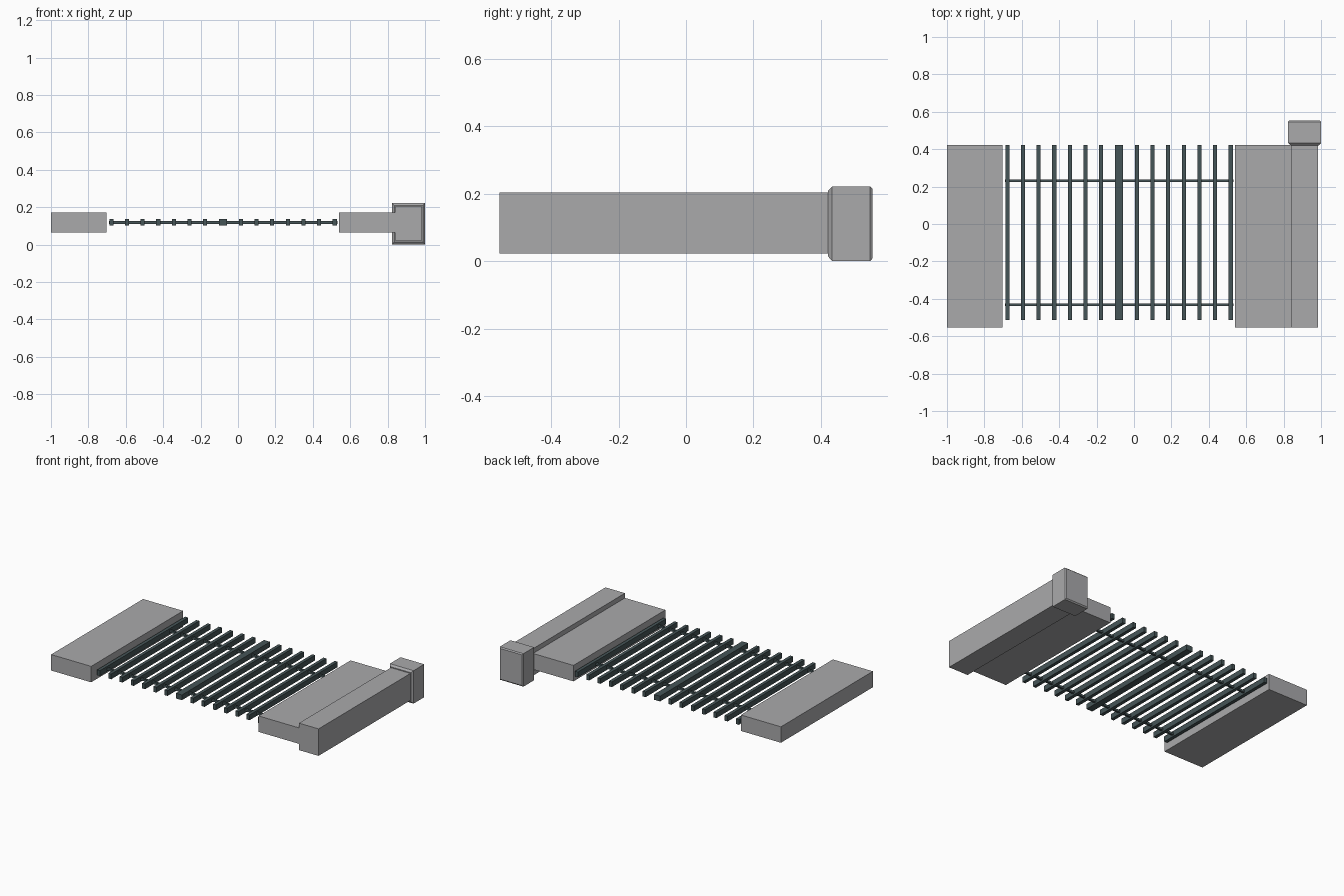
import bpy, bmesh

if "Cube" in bpy.data.objects:
    bpy.data.objects.remove(bpy.data.objects["Cube"])

def material(name, rgb):
    m = bpy.data.materials.new(name)
    m.diffuse_color = (*rgb, 1)
    m.use_nodes = True
    m.node_tree.nodes["Principled BSDF"].inputs["Base Color"].default_value = m.diffuse_color
    return m

STONE = material("grey stone", (0.40, 0.40, 0.41))
IRON = material("dark iron", (0.06, 0.09, 0.095))

def loft(name, sections, mat):
    """Stack of rectangles along y: each section is (y, x0, x1, z0, z1)."""
    bm = bmesh.new()
    rings = [[bm.verts.new(p) for p in
              ((x0, y, z0), (x1, y, z0), (x1, y, z1), (x0, y, z1))]
             for y, x0, x1, z0, z1 in sections]
    bm.faces.new(rings[0])
    bm.faces.new(rings[-1][::-1])
    for a, b in zip(rings, rings[1:]):
        for i in range(4):
            j = (i + 1) % 4
            bm.faces.new((a[i], b[i], b[j], a[j]))
    bmesh.ops.recalc_face_normals(bm, faces=bm.faces)
    me = bpy.data.meshes.new(name)
    bm.to_mesh(me)
    bm.free()
    me.materials.append(mat)
    ob = bpy.data.objects.new(name, me)
    bpy.context.collection.objects.link(ob)
    return ob

def box(name, x, y, z, mat):
    return loft(name, [(y[0], *x, *z), (y[1], *x, *z)], mat)

# Stone slabs either side of the grating, and the raised kerb
SLAB_Y, SLAB_Z = (-0.553, 0.422), (0.064, 0.171)
box("left_slab", (-1.0, -0.703), SLAB_Y, SLAB_Z, STONE)
box("right_slab", (0.54, 0.84), SLAB_Y, SLAB_Z, STONE)
box("kerb", (0.84, 0.985), SLAB_Y, (0.022, 0.203), STONE)

# End block with chamfered front and back edges
loft("end_block", [(0.421, 0.836, 0.988, 0.014, 0.209),
                   (0.433, 0.824, 1.0, 0.0, 0.221),
                   (0.546, 0.824, 1.0, 0.0, 0.221),
                   (0.553, 0.830, 0.994, 0.008, 0.214)], STONE)

# Grating: seven thin bars each side of one wide bar
BAR_Y, BAR_Z, MID = (-0.512, 0.422), (0.101, 0.136), -0.08
box("middle_bar", (MID - 0.0225, MID + 0.0225), BAR_Y, BAR_Z, IRON)
for side in (-1, 1):
    for i in range(7):
        x = MID + side * (0.0955 + 0.0836 * i)
        box("grate_bar", (x - 0.011, x + 0.011), BAR_Y, BAR_Z, IRON)

# Cross rods tying the bars together
for y in (-0.432, 0.232):
    box("cross_rod", (-0.69, 0.531), (y - 0.007, y + 0.007), (0.111, 0.125), IRON)
